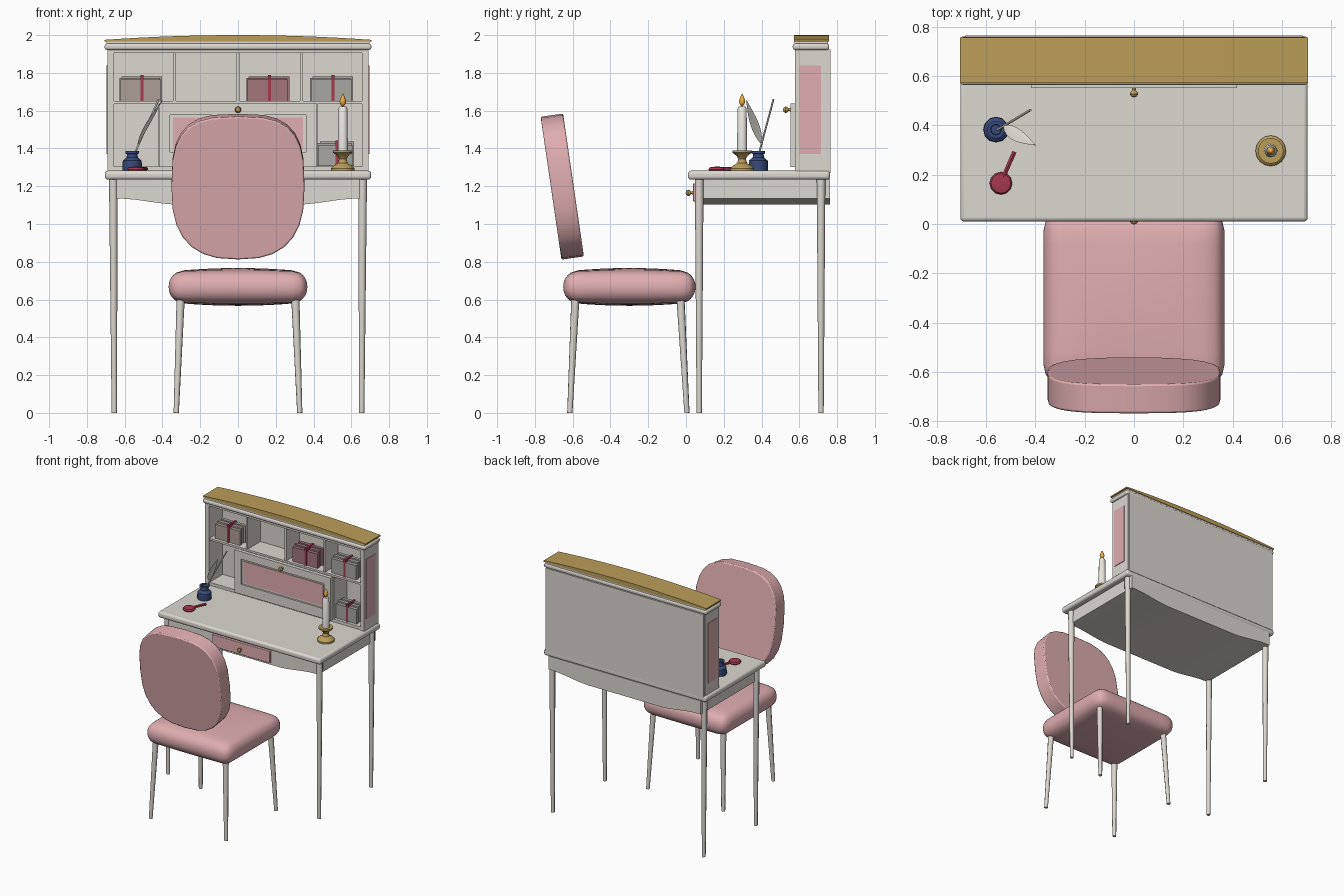
import bpy, bmesh, math
from mathutils import Vector, Matrix

if "Cube" in bpy.data.objects:
    bpy.data.objects.remove(bpy.data.objects["Cube"])


def mat(name, r, g, b):
    m = bpy.data.materials.new(name)
    m.diffuse_color = (r, g, b, 1)
    m.use_nodes = True
    m.node_tree.nodes["Principled BSDF"].inputs["Base Color"].default_value = m.diffuse_color
    return m


WHITE = mat("cream_paint", 0.72, 0.68, 0.63)
PINK = mat("pink_fabric", 0.74, 0.42, 0.44)
GOLD = mat("gold", 0.50, 0.34, 0.10)
BLUE = mat("blue_glass", 0.04, 0.07, 0.20)
RED = mat("red_wax", 0.38, 0.04, 0.08)
WAX = mat("candle_wax", 0.82, 0.80, 0.74)
FLAME = mat("flame", 0.85, 0.42, 0.06)
TAN = mat("tan_paper", 0.42, 0.35, 0.31)
MAUVE = mat("mauve_paper", 0.36, 0.18, 0.20)
GREY = mat("grey_paper", 0.40, 0.39, 0.37)


def finish(name, bm, material, smooth=None, bevel=0, segs=2):
    bmesh.ops.recalc_face_normals(bm, faces=bm.faces)
    me = bpy.data.meshes.new(name)
    bm.to_mesh(me)
    bm.free()
    ob = bpy.data.objects.new(name, me)
    bpy.context.collection.objects.link(ob)
    me.materials.append(material)
    if bevel:
        mod = ob.modifiers.new("bevel", 'BEVEL')
        mod.width, mod.segments = bevel, segs
    if smooth:
        bpy.ops.object.select_all(action='DESELECT')
        ob.select_set(True)
        bpy.context.view_layer.objects.active = ob
        bpy.ops.object.shade_smooth_by_angle(angle=math.radians(smooth))
    return ob


def box(name, x, y, z, material=WHITE, bevel=0, segs=2):
    bm = bmesh.new()
    bmesh.ops.create_cube(bm, size=1)
    for v in bm.verts:
        v.co = [(a + b) / 2 + c * (b - a) for (a, b), c in zip((x, y, z), v.co)]
    return finish(name, bm, material, 40 if bevel else None, bevel, segs)


def prism(name, pts, y0, y1, material, bevel=0):
    """Extrude an (x, z) outline along y."""
    bm = bmesh.new()
    f = bm.faces.new([bm.verts.new((x, y0, z)) for x, z in pts])
    r = bmesh.ops.extrude_face_region(bm, geom=[f])
    vs = [g for g in r['geom'] if isinstance(g, bmesh.types.BMVert)]
    bmesh.ops.translate(bm, verts=vs, vec=(0, y1 - y0, 0))
    return finish(name, bm, material, 30, bevel)


def rod(name, a, b, r0, r1, material=WHITE, sides=8):
    a, b = Vector(a), Vector(b)
    bm = bmesh.new()
    bmesh.ops.create_cone(bm, cap_ends=True, segments=sides, radius1=r0, radius2=r1, depth=(b - a).length)
    rot = (b - a).to_track_quat('Z', 'Y').to_matrix().to_4x4()
    bm.transform(Matrix.Translation((a + b) / 2) @ rot)
    return finish(name, bm, material, 50)


def lathe(name, profile, loc, material, sides=16, axis=(0, 0, 1)):
    """Spin an (r, h) profile about an axis."""
    bm = bmesh.new()
    vs = [bm.verts.new((r, 0, h)) for r, h in profile]
    es = [bm.edges.new(p) for p in zip(vs, vs[1:])]
    bmesh.ops.spin(bm, geom=vs + es, cent=(0, 0, 0), axis=(0, 0, 1), steps=sides, angle=math.tau)
    bmesh.ops.remove_doubles(bm, verts=bm.verts, dist=1e-4)
    rot = Vector(axis).to_track_quat('Z', 'Y').to_matrix().to_4x4()
    bm.transform(Matrix.Translation(loc) @ rot)
    return finish(name, bm, material, 40)


def knob(name, loc):
    lathe(name, [(0, 0), (.009, 0), (.006, .01), (.015, .018), (.017, .026), (.011, .036), (0, .039)],
          loc, GOLD, 12, (0, -1, 0))


# Desk: top, legs and a solid apron with a bellied lower edge
box("desk_top", (-.705, .705), (.01, .762), (1.235, 1.282), bevel=.016, segs=3)
for sx, side in ((-1, "left"), (1, "right")):
    for y, end in ((.07, "front"), (.715, "back")):
        rod(f"desk_{end}_{side}_leg", (sx * .655, y, 0), (sx * .66, y, 1.24), .014, .023)


def apron_z(x):
    t = min(1, max(0, (.64 - abs(x)) / .34))
    return 1.135 - .033 * t * t * (3 - 2 * t)


wave = [(-.66 + 1.32 * i / 32, apron_z(-.66 + 1.32 * i / 32)) for i in range(33)]
prism("apron", wave + [(.66, 1.24), (-.66, 1.24)], .055, .762, WHITE)
box("drawer_front", (-.25, .25), (.037, .06), (1.12, 1.215), PINK, bevel=.004)
knob("drawer_knob", (0, .037, 1.165))

# Hutch carcass
for sx, side in ((-1, "left"), (1, "right")):
    box(f"hutch_{side}_side", sorted((sx * .657, sx * .69)), (.578, .752), (1.28, 1.93))
    box(f"hutch_{side}_pink_panel", sorted((sx * .688, sx * .695)), (.602, .715), (1.37, 1.84), PINK)
    box(f"lower_{side}_divider", sorted((sx * .41, sx * .422)), (.59, .75), (1.28, 1.64))
box("hutch_back", (-.685, .685), (.748, .764), (1.27, 1.925))
box("hutch_floor", (-.66, .66), (.585, .75), (1.28, 1.305))
box("hutch_shelf", (-.66, .66), (.585, .75), (1.635, 1.65))
for i, x in enumerate((-.337, 0, .335)):
    box(f"upper_divider_{i + 1}", (x - .008, x + .008), (.59, .75), (1.645, 1.91))
box("hutch_roof", (-.66, .66), (.58, .75), (1.905, 1.93))

# Cornice and gilded arched crown
box("cornice_moulding", (-.706, .706), (.565, .758), (1.922, 1.955), bevel=.012, segs=3)
box("cornice_step", (-.695, .695), (.575, .752), (1.95, 1.968))
arch = [(.706 - 1.412 * i / 20, 2 - .025 * (1 - i / 10) ** 2) for i in range(21)]
prism("gold_crown", [(-.706, 1.965), (.706, 1.965)] + arch, .572, .757, GOLD)

# Fold-down writing flap with recessed pink panel
box("flap_board", (-.4, .4), (.566, .584), (1.32, 1.62))
for nm, x, z in (("top", (-.418, .418), (1.578, 1.637)), ("bottom", (-.418, .418), (1.303, 1.38)),
                 ("left", (-.418, -.36), (1.38, 1.578)), ("right", (.36, .418), (1.38, 1.578))):
    box(f"flap_{nm}_rail", x, (.552, .58), z)
box("flap_pink_panel", (-.345, .345), (.56, .57), (1.395, 1.563), PINK)
knob("flap_knob", (0, .553, 1.605))


# Ribbon-tied letter bundles in the pigeonholes
def bundle(name, cx, z, w, material):
    for i, (dx, h) in enumerate(((0, .112), (-.006, .122), (.006, .13))):
        y = .605 + i * .03
        box(f"{name}_letters_{i + 1}", (cx - w / 2 + dx, cx + w / 2 + dx), (y, y + .026), (z, z + h), material)
    box(f"{name}_ribbon", (cx, cx + .016), (.6, .698), (z - .002, z + .136), RED)


bundle("top_left", -.515, 1.652, .215, TAN)
bundle("top_middle", .158, 1.652, .215, MAUVE)
bundle("top_right", .495, 1.652, .215, GREY)
bundle("lower_right", .517, 1.307, .18, GREY)

# Candlestick
cx, cy = .555, .297
lathe("candlestick", [(0, 1.28), (.062, 1.28), (.062, 1.295), (.05, 1.308), (.026, 1.322), (.02, 1.345),
                      (.03, 1.362), (.052, 1.378), (.052, 1.39), (.03, 1.39), (0, 1.386)], (cx, cy, 0), GOLD)
lathe("candle", [(0, 1.38), (.027, 1.38), (.024, 1.61), (.018, 1.622), (0, 1.618)], (cx, cy, 0), WAX)
lathe("candle_flame", [(0, 1.62), (.012, 1.632), (.018, 1.648), (.011, 1.67), (0, 1.693)], (cx, cy, 0), FLAME, 10)

# Inkwell, pen shaft and curved feather
lathe("inkwell", [(0, 1.28), (.05, 1.28), (.052, 1.29), (.05, 1.335), (.03, 1.352), (.028, 1.37),
                  (.036, 1.374), (.036, 1.386), (.022, 1.386), (.02, 1.36), (0, 1.36)], (-.56, .383, 0), BLUE, 12)
rod("quill_shaft", (-.553, .383, 1.36), (-.42, .463, 1.66), .005, .005)
bm = bmesh.new()
rows = []
for i in range(9):
    t = i / 8
    c = Vector((-.53 + .13 * t ** 1.2, .40 - .08 * t, 1.42 + .235 * t))
    w = .026 * math.sin(math.pi * t ** .8) + .001
    d = Vector((.45, .85, .05)) * w
    n = Vector((.85, -.45, 0)) * .003
    rows.append([bm.verts.new(c + p) for p in (d, n, -d, -n)])
for a, b in zip(rows, rows[1:]):
    for k in range(4):
        bm.faces.new((a[k], a[k - 1], b[k - 1], b[k]))
bm.faces.new(rows[0])
bm.faces.new(rows[-1])
finish("quill_feather", bm, WAX, 30)

# Wax seal with stick
lathe("wax_seal", [(0, 1.28), (.04, 1.28), (.046, 1.289), (.04, 1.3), (0, 1.305)], (-.54, .165, 0), RED, 12)
rod("wax_stick", (-.535, .18, 1.292), (-.485, .293, 1.292), .01, .01, RED, 6)

# Chair seat: rounded cushion with a slight crown
bm = bmesh.new()
bmesh.ops.create_cube(bm, size=2)
bmesh.ops.subdivide_edges(bm, edges=bm.edges[:], cuts=13, use_grid_fill=True)
half, rad = Vector((.367, .35, .08)), .075
for v in bm.verts:
    p = Vector([math.sin(c * math.pi / 2) * h for c, h in zip(v.co, half)])
    core = Vector([max(-(h - rad), min(h - rad, c)) for c, h in zip(p, half)])
    p = core + (p - core).normalized() * rad
    u, w = p.x / half.x, p.y / half.y
    p.z *= 1 + .25 * max(0, 1 - u * u) * max(0, 1 - w * w)
    v.co = p + Vector((0, -.3, .667))
finish("seat_cushion", bm, PINK, 60)

# Chair legs, splayed outward
for sx, side in ((-1, "left"), (1, "right")):
    for y0, y1, end in ((.005, -.03, "front"), (-.615, -.585, "back")):
        rod(f"chair_{end}_{side}_leg", (sx * .327, y0, 0), (sx * .303, y1, .62), .014, .022)

# Chair back: thick superellipse pad leaning backward
pts = []
for i in range(28):
    a = math.tau * i / 28
    c, s = math.cos(a), math.sin(a)
    n = 3.1 if s > 0 else 2.6
    pts.append((.352 * math.copysign(abs(c) ** (2 / n), c), .382 * math.copysign(abs(s) ** (2 / n), s)))
back = prism("chair_back", pts, -.06, .06, PINK, bevel=.008)
back.location = (0, -.655, 1.198)
back.rotation_euler = (math.radians(8.3), 0, 0)
